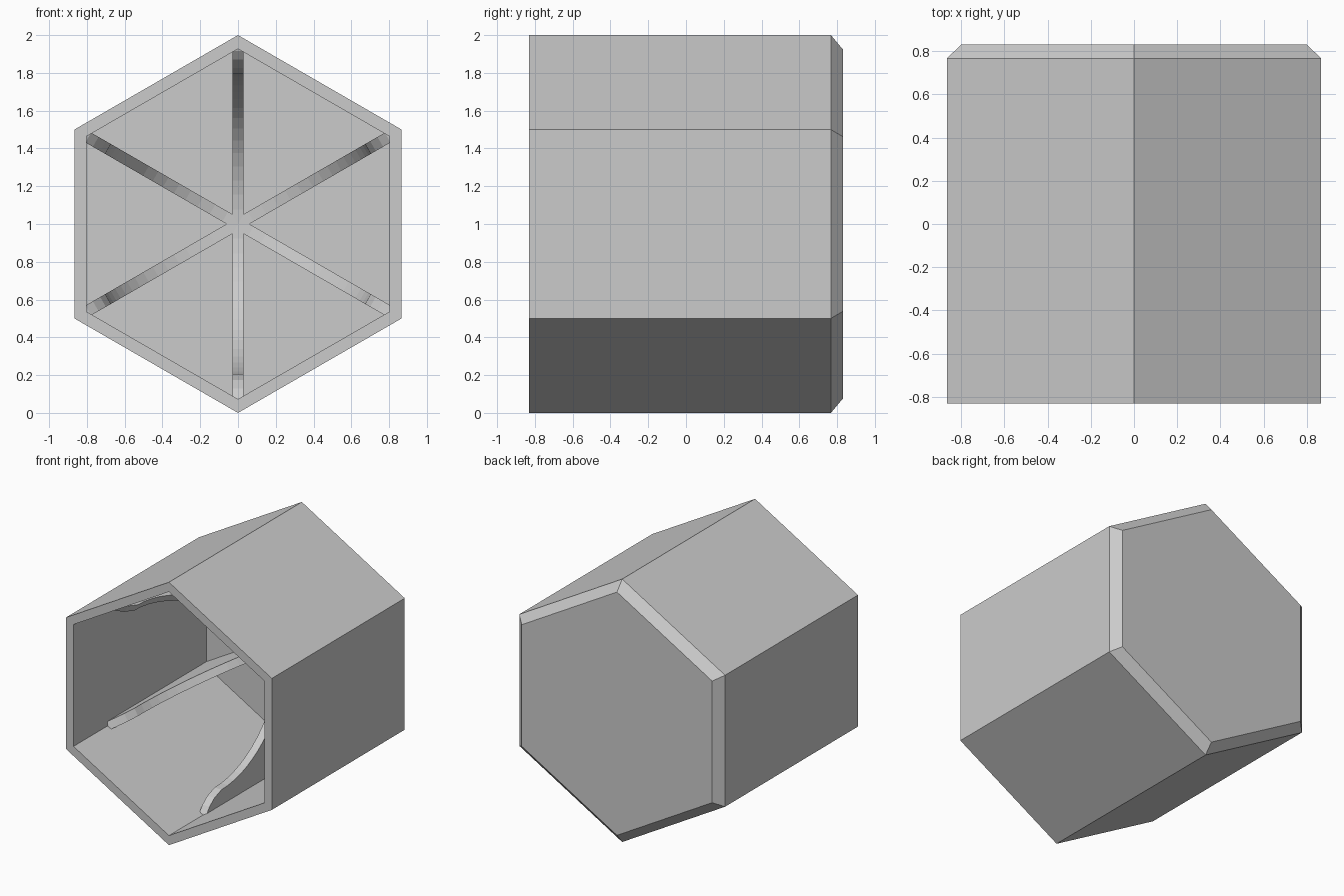
import bpy, bmesh
from math import sin, cos, pi
from mathutils import Matrix, Vector

if "Cube" in bpy.data.objects:
    bpy.data.objects.remove(bpy.data.objects["Cube"])

CENTRE = Vector((0, 0, 1))


def finish(name, bm):
    bmesh.ops.recalc_face_normals(bm, faces=bm.faces)
    mesh = bpy.data.meshes.new(name)
    bm.to_mesh(mesh)
    bm.free()
    ob = bpy.data.objects.new(name, mesh)
    bpy.context.collection.objects.link(ob)
    return ob


def hex_ring(bm, radius, y):
    return [bm.verts.new(CENTRE + Vector((radius * sin(k * pi / 3), y, radius * cos(k * pi / 3))))
            for k in range(6)]


# Hexagonal cup: inner floor, inner wall, front rim, outer wall, back chamfer, back face
bm = bmesh.new()
rings = [hex_ring(bm, r, y) for r, y in
         [(0.927, 0.767), (0.927, -0.83), (1.0, -0.83), (1.0, 0.767), (0.925, 0.83)]]
for a, b in zip(rings, rings[1:]):
    for k in range(6):
        n = (k + 1) % 6
        bm.faces.new((a[k], a[n], b[n], b[k]))
bm.faces.new(rings[0])
bm.faces.new(rings[-1])
finish("hex_cup", bm)

# Rib profile (radius, y): rounded front tip, then a round bowl curve to the middle
BOWL_R, BOWL_Y, HALF_WIDTH = 0.795, -0.24, 0.03
half = [(0.95, 0.79), (0.95, -0.43), (0.915, -0.42), (0.87, -0.385), (0.825, -0.325)]
half += [(BOWL_R * cos(t * pi / 32), BOWL_Y + BOWL_R * sin(t * pi / 32)) for t in range(16)]
profile = half + [(0, BOWL_Y + BOWL_R)] + [(-r, y) for r, y in reversed(half)]

# Three full-span ribs joining opposite corners
for i in range(3):
    bm = bmesh.new()
    face = bm.faces.new([bm.verts.new((-HALF_WIDTH, y, r)) for r, y in profile])
    ext = bmesh.ops.extrude_face_region(bm, geom=[face])
    bmesh.ops.translate(bm, vec=(2 * HALF_WIDTH, 0, 0),
                        verts=[g for g in ext["geom"] if isinstance(g, bmesh.types.BMVert)])
    bm.transform(Matrix.Translation(CENTRE) @ Matrix.Rotation(i * pi / 3, 4, 'Y'))
    finish("inner_rib_%d" % (i + 1), bm)
